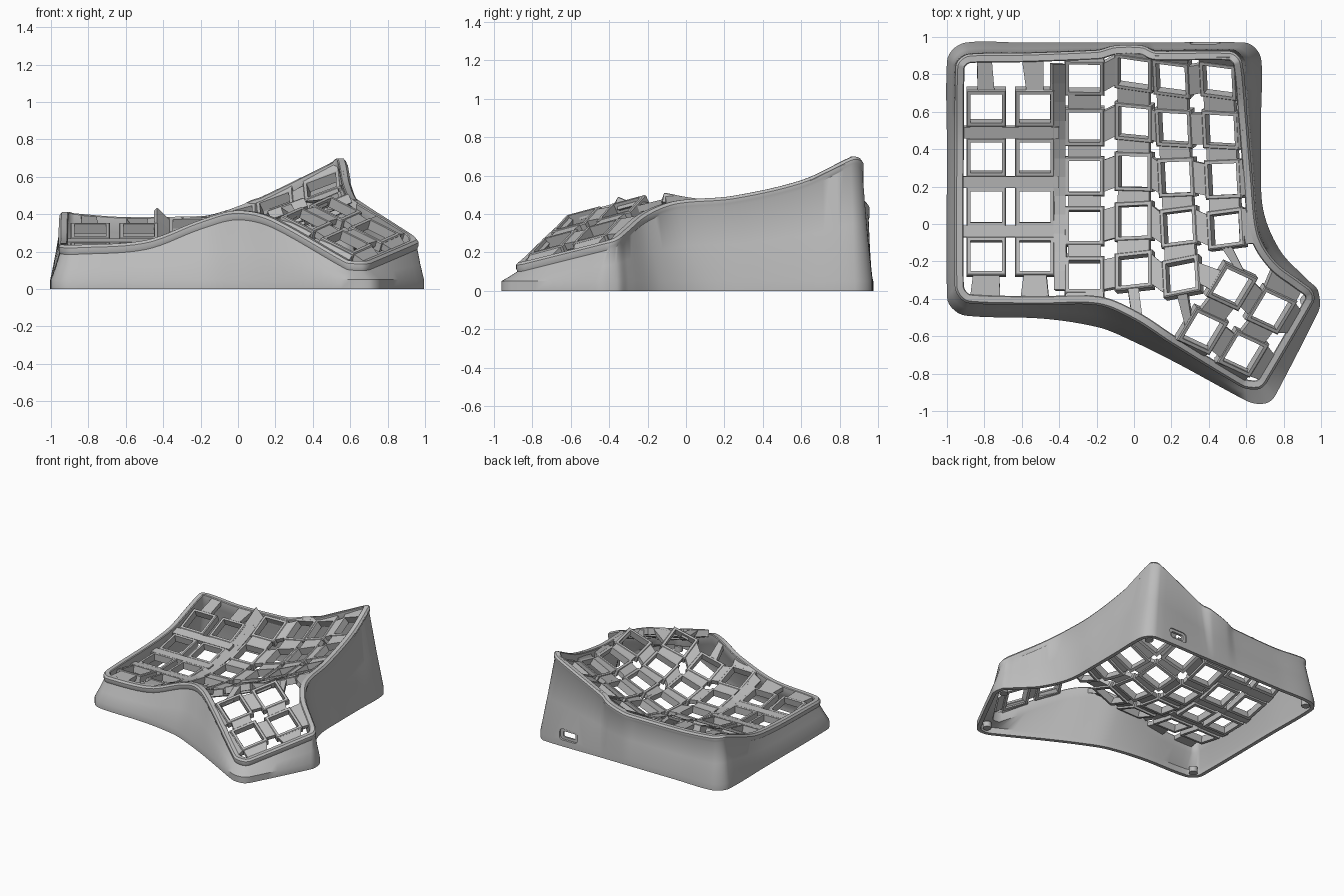
import bpy, bmesh, math
from mathutils import Vector, Matrix

if "Cube" in bpy.data.objects:
    bpy.data.objects.remove(bpy.data.objects["Cube"])

grey = bpy.data.materials.new("matte grey")
grey.use_nodes = True
GREY = (0.5, 0.5, 0.5, 1)
grey.diffuse_color = GREY
grey.node_tree.nodes["Principled BSDF"].inputs["Base Color"].default_value = GREY


def finish(name, bm, smooth=True):
    bmesh.ops.recalc_face_normals(bm, faces=bm.faces)
    mesh = bpy.data.meshes.new(name)
    bm.to_mesh(mesh)
    bm.free()
    mesh.materials.append(grey)
    ob = bpy.data.objects.new(name, mesh)
    bpy.context.collection.objects.link(ob)
    if smooth:
        bpy.ops.object.select_all(action='DESELECT')
        ob.select_set(True)
        bpy.context.view_layer.objects.active = ob
        bpy.ops.object.shade_smooth_by_angle(angle=math.radians(35))
    return ob


# ---- Shell: outline control points (base x, y, then rim x, y, z) ----
OUTLINE = [
    (-.9, .97, -.88, .905, .405), (-1, .87, -.95, .84, .41), (-1, .4, -.955, .4, .27),
    (-1, -.39, -.955, -.33, .24), (-.9, -.49, -.88, -.42, .235), (-.5, -.505, -.5, -.43, .26),
    (-.2, -.55, -.2, -.43, .37), (0, -.63, 0, -.51, .42), (.25, -.755, .2, -.64, .37),
    (.6, -.945, .57, -.865, .16), (.7, -.96, .66, -.88, .15), (.76, -.91, .71, -.84, .155),
    (.985, -.47, .955, -.42, .26), (.985, -.36, .95, -.36, .28), (.93, -.3, .89, -.31, .32),
    (.78, -.14, .75, -.2, .41), (.69, .08, .66, -.04, .47), (.68, .35, .63, .25, .495),
    (.68, .6, .6, .6, .575), (.68, .88, .575, .86, .695), (.59, .97, .51, .92, .68),
    (.1, .97, .12, .92, .49), (.03, .97, .04, .95, .455), (-.1, .97, -.1, .95, .41),
    (-.2, .97, -.2, .925, .39), (-.6, .97, -.6, .91, .385)]


def smooth_loop(pts, steps=7):
    """Closed curve through the points; tangents follow the longer neighbour."""
    n = len(pts)
    tan = []
    for i in range(n):
        a, b = pts[(i + 1) % n] - pts[i], pts[i] - pts[i - 1]
        tan.append((a * a.length + b * b.length).normalized())
    out = []
    for i in range(n):
        a, b = pts[i], pts[(i + 1) % n]
        size = (b - a).length
        for s in range(steps):
            t = s / steps
            h = t * t * (3 - 2 * t)
            out.append(a * (1 - h) + b * h + tan[i] * size * t * (1 - t) ** 2
                       - tan[(i + 1) % n] * size * t * t * (1 - t))
    return out


def inward(loop):
    """Horizontal inward direction at each point of a counterclockwise loop."""
    n = len(loop)
    dirs = []
    for i in range(n):
        d = loop[(i + 1) % n] - loop[i - 1]
        dirs.append(Vector((-d.y, d.x, 0)).normalized())
    return dirs


base = smooth_loop([Vector((p[0], p[1], 0)) for p in OUTLINE])
rim = smooth_loop([Vector(p[2:]) for p in OUTLINE])
base_in, rim_in = inward(base), inward(rim)


def wall_section(b, r, bi, ri):
    """Closed wall profile: up the outside, over the lip, down the inside."""
    def up(z):
        return Vector((0, 0, z))
    foot, neck = b + up(.05), r - up(.05)
    return [b, foot, foot.lerp(neck, .5) + bi * .003, neck + ri * .002, r - ri * .004 - up(.035),
            r - ri * .004 - up(.015), r + ri * .008, r + ri * .04, r + ri * .045 - up(.006),
            r + ri * .045 - up(.035), neck + ri * .035 - up(.035), foot + bi * .03, b + bi * .03]


bm = bmesh.new()
rings = [[bm.verts.new(p) for p in wall_section(*q)] for q in zip(base, rim, base_in, rim_in)]
for i, ring in enumerate(rings):
    nxt = rings[(i + 1) % len(rings)]
    for j in range(len(ring)):
        k = (j + 1) % len(ring)
        bm.faces.new((ring[j], nxt[j], nxt[k], ring[k]))
shell = finish("shell", bm, False)


# ---- Cable port through the back wall ----
def port_cutter(name, width, height, depth):
    b = bmesh.new()
    bmesh.ops.create_cube(b, size=1, matrix=Matrix.Translation((.38, .97, .095))
                          @ Matrix.Diagonal((width, depth, height, 1)))
    edges = [e for e in b.edges if abs(e.verts[0].co.y - e.verts[1].co.y) > .01]
    bmesh.ops.bevel(b, geom=edges, offset=height * .3, segments=4, profile=.5, affect='EDGES')
    ob = finish(name, b, False)
    ob.hide_render = True
    mod = shell.modifiers.new(name, 'BOOLEAN')
    mod.object = ob
    mod.solver = 'EXACT'
    return ob


cutters = [port_cutter("port_recess_cutter", .16, .085, .03),
           port_cutter("port_hole_cutter", .11, .045, .3)]
bpy.ops.object.select_all(action='DESELECT')
shell.select_set(True)
bpy.context.view_layer.objects.active = shell
for m in list(shell.modifiers):
    bpy.ops.object.modifier_apply(modifier=m.name)
for c in cutters:
    bpy.data.objects.remove(c)
bpy.ops.object.shade_smooth_by_angle(angle=math.radians(35))


# ---- Curved key surfaces ----
def left_surface(x, y):
    return .195 + .4 * (y - .07) ** 2


def main_surface(x, y):
    d = x + .07
    bend = .45 if y > .2 else .4
    return .18 + .225 * (d + math.sqrt(d * d + .01)) + bend * (y - .2) ** 2


def thumb_surface(x, y):
    return .26 - .3 * (x - .58) + .45 * (y + .69)


def socket_frame(x, y, surface, yaw):
    """Centre and axes of a socket lying on a surface."""
    e = .01
    n = Vector((surface(x - e, y) - surface(x + e, y),
                surface(x, y - e) - surface(x, y + e), 2 * e)).normalized()
    east = Vector((math.cos(yaw), math.sin(yaw), 0))
    east = (east - n * east.dot(n)).normalized()
    return Vector((x, y, surface(x, y))), east, n.cross(east), n


# Columns: x, front y, first row, end row, surface, yaw
COLUMNS = [(-.79, -.17, 0, 4, left_surface, 0), (-.53, -.17, 0, 4, left_surface, 0),
           (-.265, -.27, 0, 5, main_surface, 0), (-.005, -.245, 0, 5, main_surface, 0),
           (.235, -.275, 0, 5, main_surface, .05), (.485, -.285, 1, 5, main_surface, .05)]
PITCH = .262
keys = {}
for c, (x, y, first, end, surf, yaw) in enumerate(COLUMNS):
    for r in range(first, end):
        ky = y + r * PITCH
        keys[c, r] = socket_frame(x - yaw * ky, ky, surf, yaw)
for name, x, y in (("inner", .525, -.34), ("outer", .735, -.465),
                   ("low", .37, -.575), ("tip", .585, -.695)):
    keys[name] = socket_frame(x, y, thumb_surface, math.radians(-31))

OUT, HOLE, DEPTH = .106, .083, .055
bm = bmesh.new()
for o, e, n, up in keys.values():
    loops = []
    for half, z in ((OUT, -DEPTH), (OUT, -.006), (OUT - .006, 0), (HOLE, 0), (HOLE, -DEPTH)):
        loops.append([bm.verts.new(o + e * sx * half + n * sy * half + up * z)
                      for sx, sy in ((-1, -1), (1, -1), (1, 1), (-1, 1))])
    for a, b in zip(loops, loops[1:] + loops[:1]):
        for i in range(4):
            bm.faces.new((a[i], a[i - 1], b[i - 1], b[i]))
finish("key_sockets", bm)

# ---- Bridges between sockets, and from sockets to the rim ----
web = bmesh.new()


def slab(quad, thick=.04):
    n = (quad[2] - quad[0]).cross(quad[3] - quad[1]).normalized()
    n = n if n.z > 0 else -n
    top = [web.verts.new(p - n * .004) for p in quad]
    low = [web.verts.new(p - n * thick) for p in quad]
    web.faces.new(top)
    web.faces.new(low[::-1])
    for i in range(4):
        web.faces.new((top[i - 1], top[i], low[i], low[i - 1]))


def side(key, d, w):
    o, e, n, _ = keys[key]
    out, along = {'E': (e, n), 'W': (-e, n), 'N': (n, e), 'S': (-n, e)}[d]
    m = o + out * (OUT - .01)
    return m - along * w, m + along * w, out


def bridge(a, da, b, db, w):
    p, q, _ = side(a, da, w)
    s, t, _ = side(b, db, w)
    if (p - s).length + (q - t).length > (p - t).length + (q - s).length:
        s, t = t, s
    slab([p, q, t, s])


def to_rim(key, d, w):
    p, q, out = side(key, d, w)
    flat = Vector((out.x, out.y, 0)).normalized()

    def hit(v):
        def score(i):
            g = rim[i] - v
            g.z = 0
            along = g.dot(flat)
            return 9 if along < 0 else 3 * (g - flat * along).length + along
        i = min(range(len(rim)), key=score)
        return rim[i] + rim_in[i] * .03
    slab([p, q, hit(q), hit(p)])


BACK = (.045, .045, .1, .1, .1, .1)
FRONT = (.07, .06, .1, .03)
for c, col in enumerate(COLUMNS):
    for r in range(col[2], col[3]):
        if (c, r + 1) in keys:
            bridge((c, r), 'N', (c, r + 1), 'S', .088)
        if c > 1 and (c + 1, r) in keys:
            bridge((c, r), 'E', (c + 1, r), 'W', .085)
    to_rim((c, col[3] - 1), 'N', BACK[c])
    if c < len(FRONT):
        to_rim((c, 0), 'S', FRONT[c])
for r in range(1, 5):
    to_rim((5, r), 'E', .098)

# Cross bars between the rows of the two outer columns
for r in range(3):
    y = COLUMNS[0][1] + (r + .5) * PITCH
    slab([Vector((bx, by, left_surface(bx, by))) for bx, by in (
        (-.925, y - .03), (-.4, y - .03), (-.4, y + .03), (-.925, y + .03))])

# Slanted panel where the low outer columns meet the main ones
ys = [-.35 + i * .1 for i in range(13)]
for y0, y1 in zip(ys, ys[1:]):
    slab([Vector((x, y, s(x, y))) for x, y, s in (
        (-.43, y0, left_surface), (-.365, y0, main_surface),
        (-.365, y1, main_surface), (-.43, y1, left_surface))], .03)

# Thumb cluster webbing
bridge("inner", 'E', "outer", 'W', .075)
bridge("low", 'E', "tip", 'W', .075)
bridge("inner", 'S', "low", 'N', .075)
bridge("outer", 'S', "tip", 'N', .075)
bridge((4, 0), 'E', "inner", 'W', .06)
bridge((4, 0), 'S', "low", 'W', .03)
bridge((5, 1), 'S', "inner", 'N', .03)
for key, d in (("outer", 'E'), ("outer", 'N'), ("tip", 'E'), ("tip", 'S'), ("low", 'S')):
    to_rim(key, d, .098)
finish("key_bridges", web, False)

# ---- Screw posts inside the base corners ----
bm = bmesh.new()
for x, y in ((-.92, .89), (.6, .89), (-.92, -.41), (.92, -.41), (.685, -.885)):
    bmesh.ops.create_cone(bm, cap_ends=True, segments=20, radius1=.032, radius2=.032, depth=.045,
                          matrix=Matrix.Translation((x, y, .024)))
finish("screw_posts", bm)
